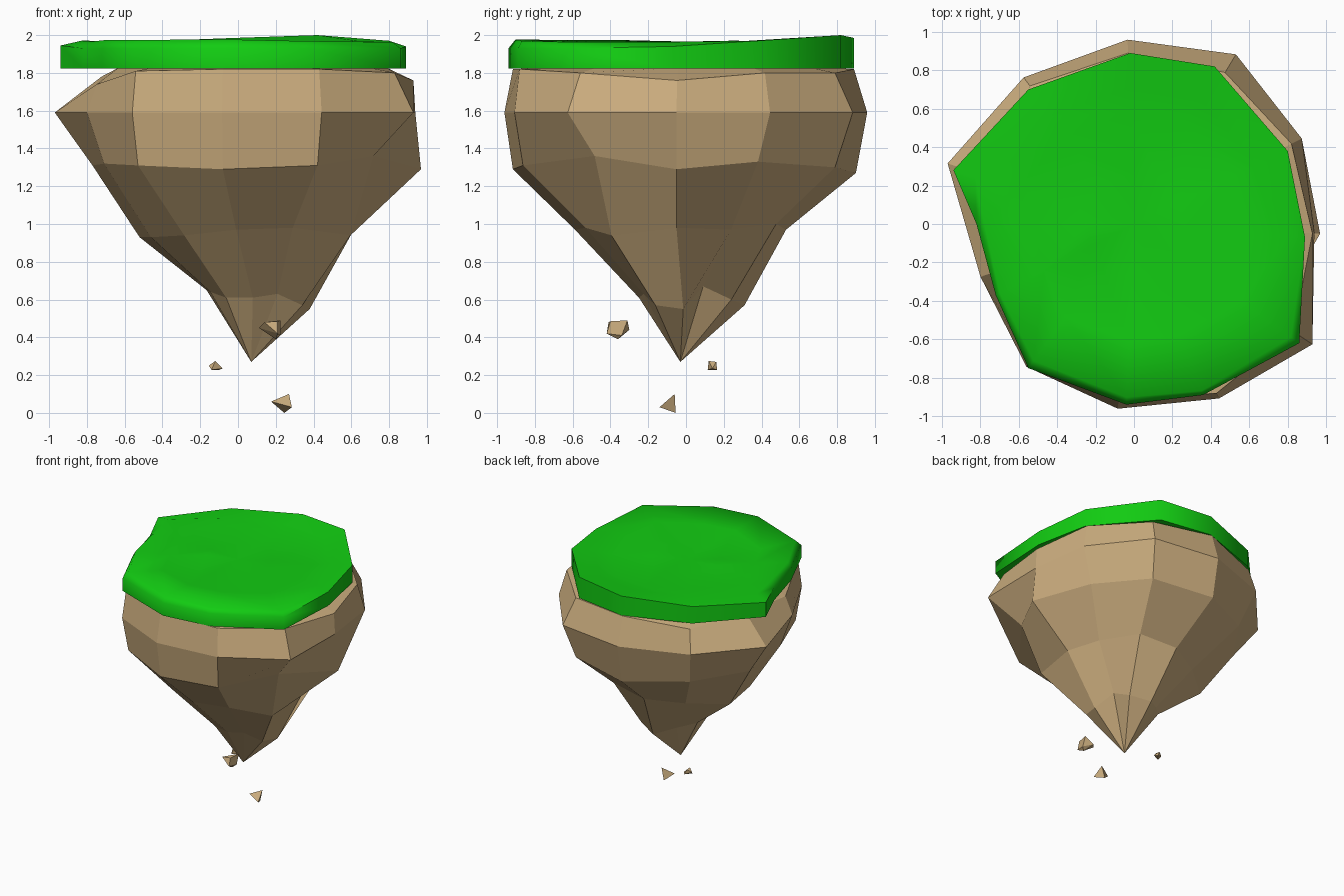
import bpy, bmesh, math, random

if "Cube" in bpy.data.objects:
    bpy.data.objects.remove(bpy.data.objects["Cube"])

random.seed(4)


def material(name, rgb):
    m = bpy.data.materials.new(name)
    m.diffuse_color = (*rgb, 1)
    m.use_nodes = True
    m.node_tree.nodes["Principled BSDF"].inputs["Base Color"].default_value = m.diffuse_color
    return m


def add_object(name, bm, mat):
    bmesh.ops.recalc_face_normals(bm, faces=bm.faces[:])
    me = bpy.data.meshes.new(name)
    bm.to_mesh(me)
    bm.free()
    me.materials.append(mat)
    ob = bpy.data.objects.new(name, me)
    bpy.context.collection.objects.link(ob)
    return ob


def loft(rings, start, end):
    """Bridge vertex rings from a start point to an end point."""
    bm = bmesh.new()
    loops = [[bm.verts.new(p) for p in r] for r in rings]
    n = len(loops[0])
    for a, b in zip(loops, loops[1:]):
        for i in range(n):
            j = (i + 1) % n
            bm.faces.new((a[i], a[j], b[j], b[i]))
    for loop, tip in ((loops[0], start), (loops[-1], end)):
        t = bm.verts.new(tip)
        for i in range(n):
            bm.faces.new((loop[i], loop[(i + 1) % n], t))
    return bm


stone = material("stone", (0.60, 0.42, 0.21))
grass = material("grass", (0.006, 0.60, 0.006))

# Rock body: eleven-sided rings tapering to a low tip
angles = [92, 59, 27, -3, -34, -64, -95, -127, -161, 162, 127]
layers = [  # centre x, centre y, radii, heights
    (0, 0, [.89, .92, .92, .93, 1.0, .98, .92, .90, .79, .76, .90],
     [1.82, 1.80, 1.80, 1.76, 1.80, 1.82, 1.82, 1.81, 1.74, 1.78, 1.78]),
    (0, 0, [.96, 1.03, .98, .94, 1.12, 1.01, .965, .93, .845, 1.02, .955], [1.59] * 11),
    (0, 0, [.90, .92, .84, .97, .865, .96, .92, .88, .75, .81, .82],
     [1.27, 1.30, 1.33, 1.29, 1.36, 1.31, 1.29, 1.31, 1.32, 1.31, 1.30]),
    (.04, -.02, [.55, .58, .57, .58, .67, .57, .57, .54, .53, .59, .50],
     [.97, 1.0, .97, .98, .94, .98, .97, .94, .93, .93, .95]),
    (.10, 0, [.31, .28, .20, .28, .29, .25, .25, .27, .26, .28, .25],
     [.57, .60, .67, .55, .57, .63, .61, .61, .64, .65, .62]),
]
rings = []
for cx, cy, radii, heights in layers:
    rings.append([(cx + r * math.cos(math.radians(a)), cy + r * math.sin(math.radians(a)), z)
                  for a, r, z in zip(angles, radii, heights)])
rings.insert(0, [(x * .85, y * .85, 1.826) for x, y, z in rings[0]])
add_object("island_rock", loft(rings, (0, 0, 1.826), (.07, -.03, .27)), stone)

# Grass slab: x, y, rim height, inset of the raised lip
rim = [(-.02, .89, 1.985, .80), (.42, .82, 2.0, .80), (.80, .38, 1.97, .80),
       (.89, -.07, 1.94, .90), (.86, -.62, 1.93, .95), (.36, -.89, 1.93, .975),
       (-.04, -.94, 1.93, .96), (-.55, -.75, 1.93, .95), (-.72, -.37, 1.93, .97),
       (-.82, 0, 1.93, .95), (-.94, .28, 1.945, .88), (-.55, .70, 1.965, .80)]
grass_rings = [[(x, y, 1.823) for x, y, z, s in rim],
               [(x, y, z) for x, y, z, s in rim],
               [(x * s, y * s, 1.970 + random.uniform(-.008, .008)) for x, y, z, s in rim]]
for k in (.65, .3):
    grass_rings.append([(x * k, y * k, 1.955 + random.uniform(-.014, .014))
                        for x, y, z, s in rim])
turf = add_object("grass_top", loft(grass_rings, (0, 0, 1.823), (0, 0, 1.95)), grass)
bpy.context.view_layer.objects.active = turf
turf.select_set(True)
bpy.ops.object.shade_smooth_by_angle(angle=math.radians(60))

# Loose fragments falling below the tip
fragments = {
    "large_fragment": [(.11, -.35, .45), (.14, -.41, .48), (.21, -.40, .485), (.225, -.31, .49),
                       (.21, -.42, .42), (.20, -.36, .39), (.15, -.30, .44), (.225, -.34, .41)],
    "small_fragment": [(-.155, .14, .25), (-.12, .12, .275), (-.08, .14, .235),
                       (-.14, .115, .228), (-.10, .165, .228), (-.12, .16, .27)],
    "low_fragment": [(.175, -.10, .06), (.27, -.06, .10), (.285, -.14, .03), (.245, -.055, 0)],
}
for name, pts in fragments.items():
    bm = bmesh.new()
    for p in pts:
        bm.verts.new(p)
    bmesh.ops.convex_hull(bm, input=bm.verts[:])
    add_object(name, bm, stone)
